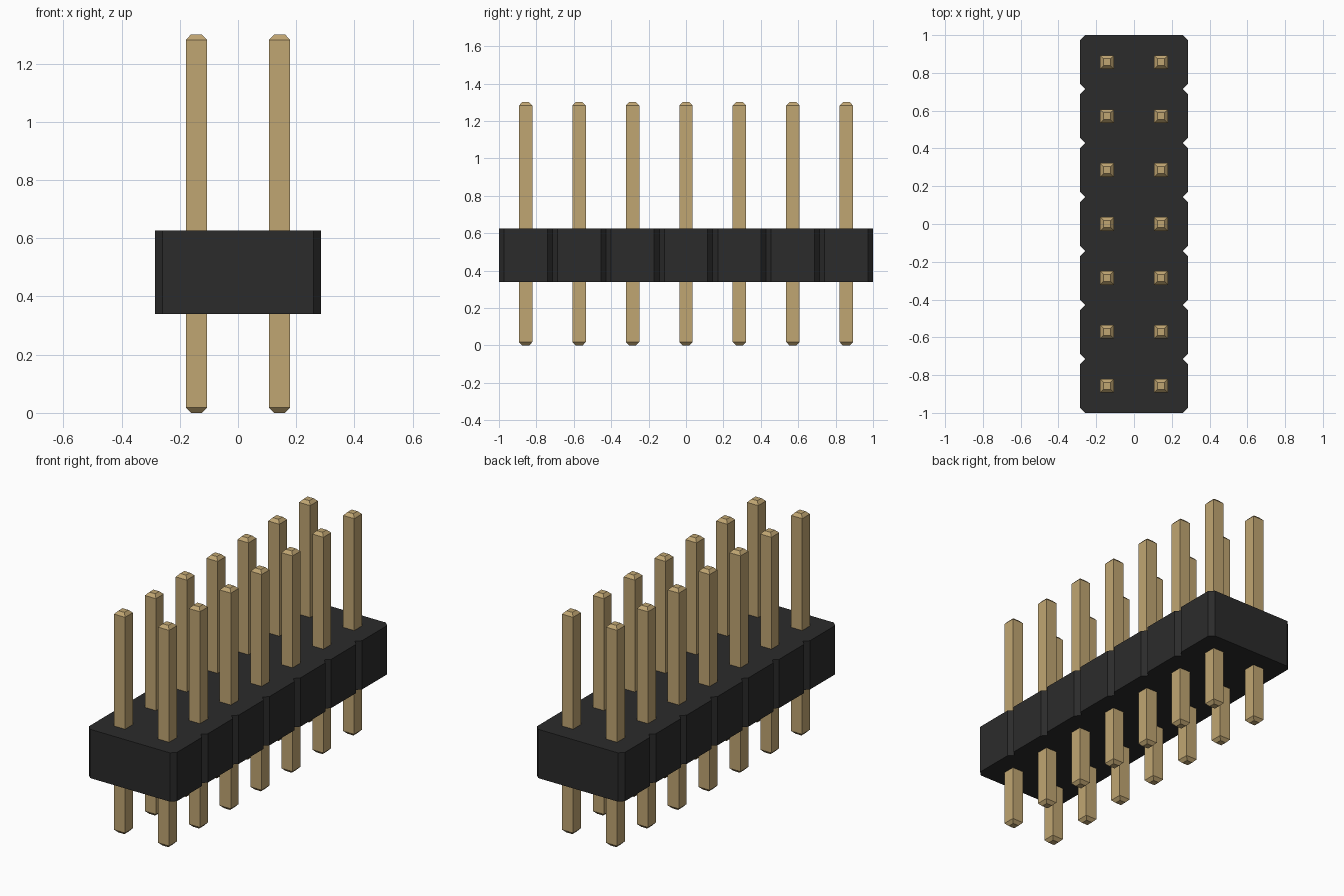
import bpy, bmesh

if "Cube" in bpy.data.objects:
    bpy.data.objects.remove(bpy.data.objects["Cube"])

ROWS = 7
PITCH = 2 / ROWS
HALF_W = PITCH          # housing half width (two columns)
CH = 0.027              # notch / corner chamfer
Z0, Z1 = 0.34, 0.626    # housing bottom and top
PIN_H, PIN_R, TIP_R, TIP_H = 1.3, 0.036, 0.019, 0.018


def material(name, color):
    m = bpy.data.materials.new(name)
    m.diffuse_color = color
    m.use_nodes = True
    m.node_tree.nodes["Principled BSDF"].inputs["Base Color"].default_value = m.diffuse_color
    return m


def loft(name, rings, mat):
    """Skin a stack of matching (outline, z) rings and cap both ends."""
    bm = bmesh.new()
    loops = [[bm.verts.new((x, y, z)) for x, y in pts] for pts, z in rings]
    for a, b in zip(loops, loops[1:]):
        for i in range(len(a)):
            j = (i + 1) % len(a)
            bm.faces.new((a[i], a[j], b[j], b[i]))
    bm.faces.new(loops[0][::-1])
    bm.faces.new(loops[-1])
    bmesh.ops.recalc_face_normals(bm, faces=bm.faces)
    mesh = bpy.data.meshes.new(name)
    bm.to_mesh(mesh)
    bm.free()
    mesh.materials.append(mat)
    obj = bpy.data.objects.new(name, mesh)
    bpy.context.collection.objects.link(obj)
    return obj


def square(r):
    return [(-r, -r), (r, -r), (r, r), (-r, r)]


black = material("black_plastic", (0.024, 0.024, 0.024, 1))
gold = material("gold_metal", (0.53, 0.38, 0.17, 1))

# Housing: outline with chamfered corners and V notches between rows
right = [(HALF_W - CH, -1)]
for i in range(ROWS):
    y0 = -1 + i * PITCH
    right += [(HALF_W, y0 + CH), (HALF_W, y0 + PITCH - CH), (HALF_W - CH, y0 + PITCH)]
outline = right + [(-x, y) for x, y in reversed(right)]
loft("housing", [(outline, Z0), (outline, Z1)], black)

# Pins: square bars with tapered tips, sharing one mesh
rings = [(square(TIP_R), 0), (square(PIN_R), TIP_H),
         (square(PIN_R), PIN_H - TIP_H), (square(TIP_R), PIN_H)]
first = loft("pin", rings, gold)
for row in range(ROWS):
    for side in (-1, 1):
        pin = first
        if (row, side) != (0, -1):
            pin = first.copy()
            bpy.context.collection.objects.link(pin)
        pin.location = (side * PITCH / 2, (row - (ROWS - 1) / 2) * PITCH, 0)
